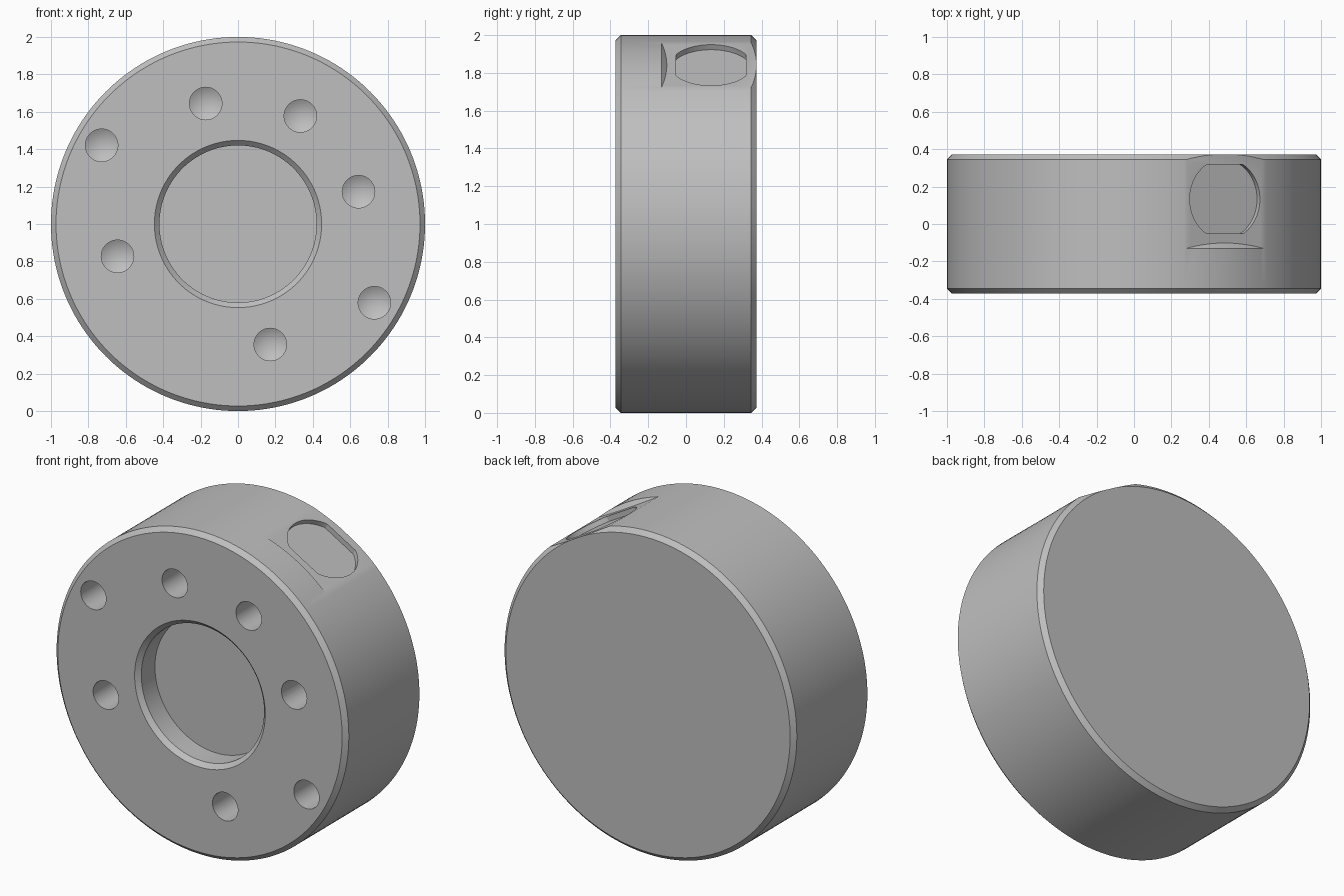
import bpy, bmesh
from math import sin, cos, radians, tau
from mathutils import Matrix, Vector

if "Cube" in bpy.data.objects:
    bpy.data.objects.remove(bpy.data.objects["Cube"])

HALF = 0.372       # half thickness of the disc
BEVEL = 0.027      # edge chamfer
FLAT = 0.9715      # distance of the milled flat from the axis
FLAT_START = -0.13
CENTRE = Matrix.Translation((0, 0, 1))
TILT = CENTRE @ Matrix.Rotation(radians(30), 4, "Y")

grey = bpy.data.materials.new("Machined grey")
grey.use_nodes = True
grey.diffuse_color = (0.52, 0.52, 0.52, 1)
grey.node_tree.nodes["Principled BSDF"].inputs["Base Color"].default_value = (0.52, 0.52, 0.52, 1)


def make_object(name, bm, matrix):
    bmesh.ops.recalc_face_normals(bm, faces=bm.faces)
    bm.transform(matrix)
    mesh = bpy.data.meshes.new(name)
    bm.to_mesh(mesh)
    bm.free()
    mesh.materials.append(grey)
    obj = bpy.data.objects.new(name, mesh)
    bpy.context.collection.objects.link(obj)
    return obj


def lathe(name, profile, matrix, steps):
    """Turn (radius, y) points about the y axis and close both ends."""
    bm = bmesh.new()
    rings = []
    for r, y in profile:
        count = steps if r > 0 else 1
        rings.append([bm.verts.new((r * cos(tau * i / steps), y, r * sin(tau * i / steps)))
                      for i in range(count)])
    for a, b in zip(rings, rings[1:]):
        for i in range(steps):
            j = (i + 1) % steps
            if len(b) == 1:
                bm.faces.new((a[i], a[j], b[0]))
            else:
                bm.faces.new((a[i], a[j], b[j], b[i]))
    for ring in (rings[0], rings[-1]):
        if len(ring) > 1:
            bm.faces.new(ring)
    return make_object(name, bm, matrix)


def cut(target, cutter):
    mod = target.modifiers.new("cut", "BOOLEAN")
    mod.operation = "DIFFERENCE"
    mod.solver = "EXACT"
    mod.object = cutter
    bpy.context.view_layer.objects.active = target
    bpy.ops.object.modifier_apply(modifier=mod.name)
    bpy.data.objects.remove(cutter)


# Disc with chamfered rims and a shallow front bore
bore = 0.42
disc = lathe("disc_body", [
    (bore, -HALF + 0.16), (bore, -HALF + BEVEL), (bore + BEVEL, -HALF),
    (1 - BEVEL, -HALF), (1, -HALF + BEVEL), (1, HALF - BEVEL), (1 - BEVEL, HALF),
], CENTRE, 160)

# Milled flat running to the back, ending in a conical shoulder
bm = bmesh.new()
bmesh.ops.create_cube(bm, size=1)
box = Matrix.Translation((0, FLAT_START + 0.4, FLAT + 0.1)) @ Matrix.Diagonal((0.8, 0.8, 0.2, 1))
flat_cutter = make_object("flat_cutter", bm, TILT @ box)
shoulder = lathe("shoulder_cone", [(1.3, FLAT_START - 0.3), (0.8, FLAT_START + 0.2)], CENTRE, 160)
cut(flat_cutter, shoulder)
cut(disc, flat_cutter)

# Shallow round pocket with two straight sides, sunk in the flat
bm = bmesh.new()
bmesh.ops.create_cone(bm, cap_ends=True, segments=96, radius1=0.2165, radius2=0.2165, depth=0.2)
for v in bm.verts:
    v.co.y = max(-0.185, min(0.185, v.co.y))
pocket = make_object("pocket_cutter", bm, TILT @ Matrix.Translation((0, 0.133, FLAT - 0.031 + 0.1)))
cut(disc, pocket)

# Drilled holes with conical bottoms: (distance from axis, angle)
holes = [(0.667, a) for a in (15, 60, 105, 195, 285)] + [(0.842, 150), (0.842, 330)]
for r, a in holes:
    spot = Vector((r * cos(radians(a)), 0, r * sin(radians(a))))
    drill = lathe("drill_cutter", [(0.087, -HALF - 0.1), (0.087, -HALF + 0.35), (0, -HALF + 0.4)],
                  CENTRE @ Matrix.Translation(spot), 40)
    cut(disc, drill)

bpy.ops.object.select_all(action="DESELECT")
disc.select_set(True)
bpy.context.view_layer.objects.active = disc
bpy.ops.object.shade_smooth_by_angle(angle=radians(20))
